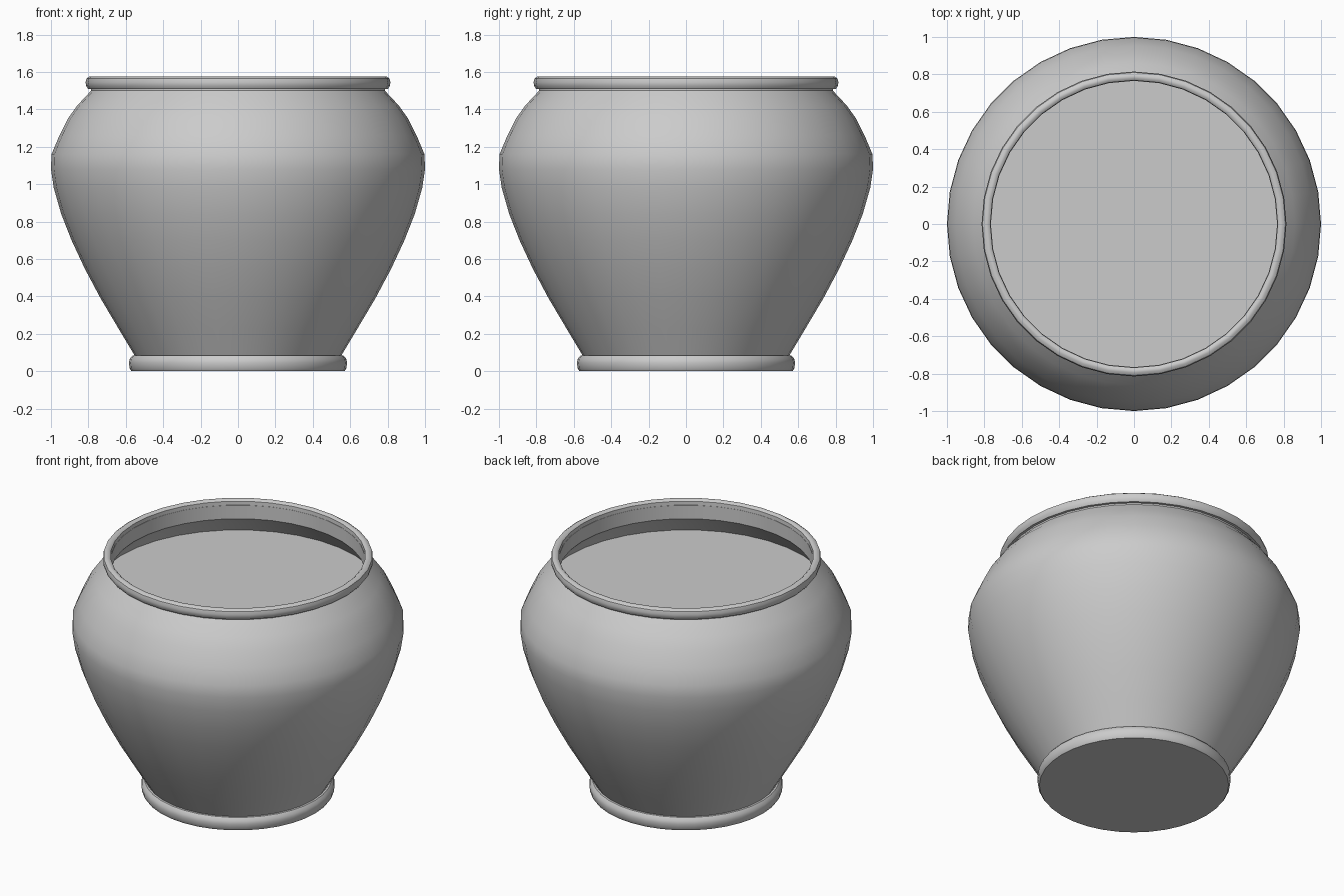
import bpy
import bmesh
import math

cube = bpy.data.objects.get("Cube")
if cube:
    bpy.data.objects.remove(cube, do_unlink=True)

SIDES = 36

clay = bpy.data.materials.new("plain_grey")
clay.use_nodes = True
grey = (0.6, 0.6, 0.6, 1)
clay.diffuse_color = grey
clay.node_tree.nodes["Principled BSDF"].inputs["Base Color"].default_value = grey


def lathe(name, profile, closed=False):
    """Spin (radius, height) points, listed upward on outer walls, about z."""
    bm = bmesh.new()
    rings = []
    for r, z in profile:
        if r == 0:
            rings.append([bm.verts.new((0, 0, z))] * SIDES)
            continue
        angles = [2 * math.pi * i / SIDES for i in range(SIDES)]
        rings.append([bm.verts.new((r * math.cos(a), r * math.sin(a), z)) for a in angles])
    pairs = list(zip(rings, rings[1:]))
    if closed:
        pairs.append((rings[-1], rings[0]))
    for low, high in pairs:
        for i in range(SIDES):
            j = (i + 1) % SIDES
            corners = dict.fromkeys((low[i], low[j], high[j], high[i]))
            bm.faces.new(list(corners))
    mesh = bpy.data.meshes.new(name)
    bm.to_mesh(mesh)
    bm.free()
    mesh.materials.append(clay)
    obj = bpy.data.objects.new(name, mesh)
    bpy.context.collection.objects.link(obj)
    bpy.ops.object.select_all(action="DESELECT")
    obj.select_set(True)
    bpy.context.view_layer.objects.active = obj
    bpy.ops.object.shade_smooth_by_angle(angle=math.radians(40))
    return obj


# Bulging wall, outside and then back down the inside of the neck
lathe("pot_body", [
    (0.55, 0.08), (0.64, 0.23), (0.735, 0.39), (0.82, 0.55), (0.89, 0.7),
    (0.945, 0.84), (0.985, 0.98), (1.0, 1.08), (0.997, 1.16), (0.955, 1.26),
    (0.91, 1.35), (0.86, 1.42), (0.785, 1.5), (0.785, 1.54),
    (0.765, 1.54), (0.765, 1.45), (0.81, 1.4), (0.87, 1.32)])

# Rounded lip around the mouth
lathe("rim", [
    (0.765, 1.51), (0.802, 1.51), (0.812, 1.525), (0.815, 1.545),
    (0.81, 1.565), (0.795, 1.575), (0.78, 1.575), (0.768, 1.565)], closed=True)

# Level surface filling the pot
lathe("filling", [(0.87, 1.33), (0, 1.33)])

# Rounded foot with a flat underside
lathe("foot", [
    (0, 0), (0.57, 0), (0.58, 0.015), (0.583, 0.045),
    (0.58, 0.065), (0.565, 0.083), (0.53, 0.085)])
